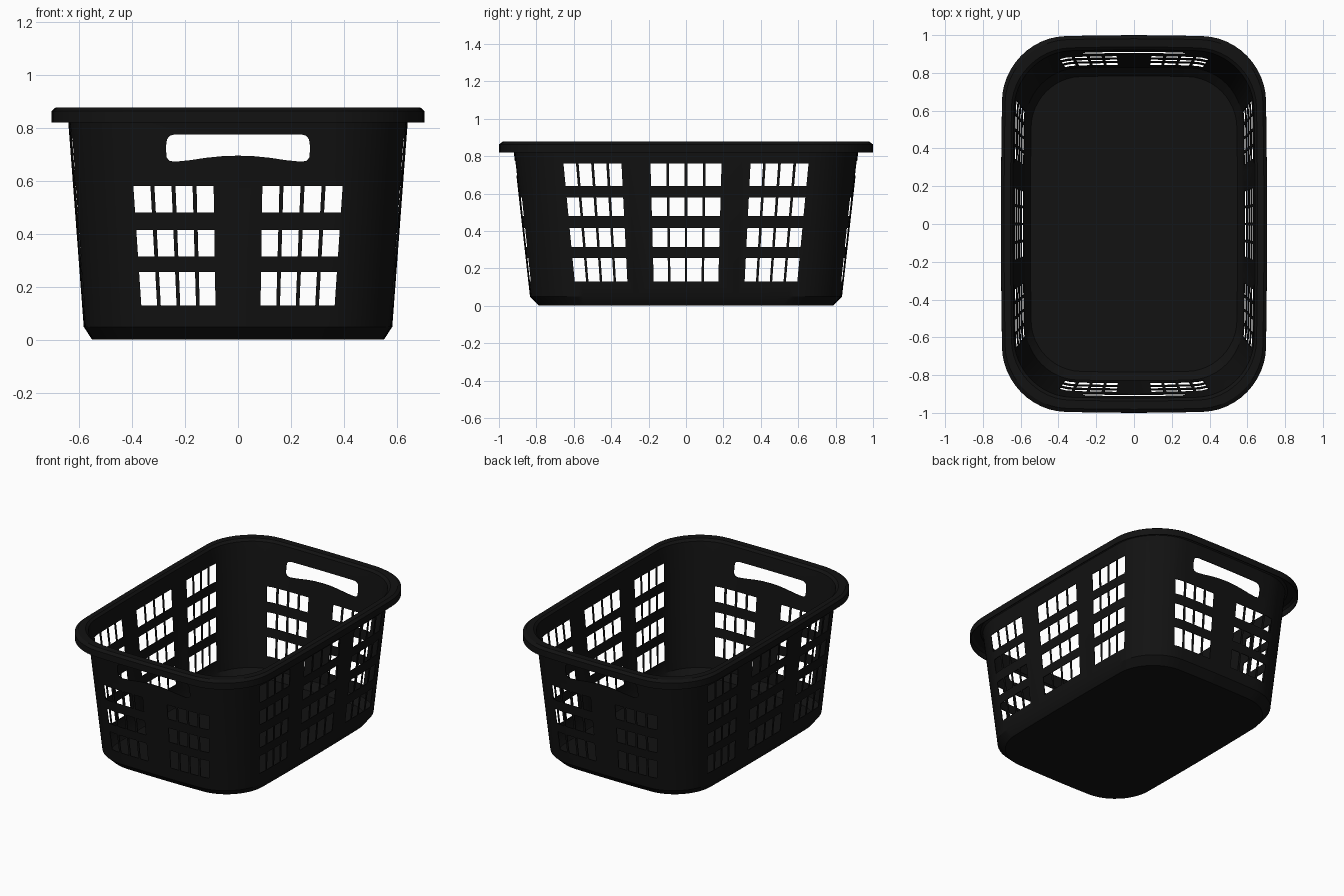
import bpy, bmesh, math

if "Cube" in bpy.data.objects:
    bpy.data.objects.remove(bpy.data.objects["Cube"])


def ring(hx, hy, z, side=8, arc=12):
    """Rounded rectangle outline with gently bowed sides."""
    r = 0.47 * hx
    pts = []
    centres = [(hx - r, hy - r), (r - hx, hy - r), (r - hx, r - hy), (hx - r, r - hy)]
    for q, (cx, cy) in enumerate(centres):
        for i in range(arc + 1):
            a = math.pi / 2 * (q + i / arc)
            pts.append((cx + r * math.cos(a), cy + r * math.sin(a)))
        # straight run to the next corner
        a = math.pi / 2 * (q + 1)
        nx, ny = centres[(q + 1) % 4]
        ex, ey = nx + r * math.cos(a), ny + r * math.sin(a)
        sx, sy = pts[-1]
        for i in range(1, side):
            t = i / side
            pts.append((sx + (ex - sx) * t, sy + (ey - sy) * t))
    bow = 0.018
    return [(x * (1 - bow * (y / hy) ** 2), y * (1 - bow * (x / hx) ** 2), z) for x, y in pts]


def to_object(bm, name):
    mesh = bpy.data.meshes.new(name)
    bm.to_mesh(mesh)
    bm.free()
    ob = bpy.data.objects.new(name, mesh)
    bpy.context.collection.objects.link(ob)
    return ob


def prism(bm, outline, axis, reach=1.2):
    """Extrude an outline of (u, z) points right through the basket."""
    def put(u, d, z):
        return (u, d, z) if axis == 'Y' else (d, u, z)
    a = [bm.verts.new(put(u, -reach, z)) for u, z in outline]
    b = [bm.verts.new(put(u, reach, z)) for u, z in outline]
    n = len(a)
    bm.faces.new(a)
    bm.faces.new(b[::-1])
    for i in range(n):
        j = (i + 1) % n
        bm.faces.new((a[j], a[i], b[i], b[j]))


def grid_holes(bm, axis, lo, hi, rows, gap, z_ref, k, cols=4):
    """A group of holes whose columns fan outwards with height."""
    w = (hi - lo - gap * (cols - 1)) / cols
    for z0, z1 in rows:
        f0, f1 = 1 + k * (z0 - z_ref), 1 + k * (z1 - z_ref)
        for c in range(cols):
            u0 = lo + c * (w + gap)
            u1 = u0 + w
            prism(bm, [(u0 * f0, z0), (u1 * f0, z0), (u1 * f1, z1), (u0 * f1, z1)], axis)


# Basket shell: floor, walls and turned-down rim
profile = [(0.55, 0.785, 0.003), (0.58, 0.832, 0.05), (0.638, 0.918, 0.82),
           (0.643, 0.924, 0.862), (0.655, 0.938, 0.875), (0.687, 0.98, 0.875),
           (0.702, 0.997, 0.862), (0.702, 0.997, 0.82)]
bm = bmesh.new()
loops = [[bm.verts.new(p) for p in ring(*s)] for s in profile]
bm.faces.new(loops[0][::-1])
for lo, up in zip(loops, loops[1:]):
    for i in range(len(lo)):
        j = (i + 1) % len(lo)
        bm.faces.new((lo[i], lo[j], up[j], up[i]))
basket = to_object(bm, "laundry_basket")

# End wall holes and handles
rows = [(0.13, 0.255), (0.315, 0.415), (0.48, 0.58), (0.64, 0.76)]
bm = bmesh.new()
for lo, hi in ((0.092, 0.395), (-0.395, -0.092)):
    grid_holes(bm, 'Y', lo, hi, rows[:3], 0.015, 0.58, 0.169)
half = [(0.06, 0.693), (0.12, 0.687), (0.18, 0.678), (0.24, 0.672), (0.26, 0.676),
        (0.27, 0.69), (0.272, 0.73), (0.268, 0.757), (0.257, 0.77), (0.24, 0.775)]
prism(bm, [(0, 0.695)] + half + [(-x, z) for x, z in half[::-1]], 'Y')
bmesh.ops.recalc_face_normals(bm, faces=bm.faces)
end_cutter = to_object(bm, "end_hole_cutter")

# Long wall holes
bm = bmesh.new()
for lo, hi in ((-0.655, -0.345), (-0.19, 0.19), (0.345, 0.655)):
    grid_holes(bm, 'X', lo, hi, rows, 0.014, 0.76, 0.145)
bmesh.ops.recalc_face_normals(bm, faces=bm.faces)
side_cutter = to_object(bm, "side_hole_cutter")

# Thin wall, then cut the openings
bpy.context.view_layer.objects.active = basket
basket.select_set(True)
solid = basket.modifiers.new("wall", 'SOLIDIFY')
solid.thickness = 0.005
solid.offset = 0
for cutter in (end_cutter, side_cutter):
    cutter.hide_render = True
    cut = basket.modifiers.new("holes", 'BOOLEAN')
    cut.operation = 'DIFFERENCE'
    cut.solver = 'EXACT'
    cut.object = cutter
for name in [m.name for m in basket.modifiers]:
    bpy.ops.object.modifier_apply(modifier=name)
for cutter in (end_cutter, side_cutter):
    bpy.data.objects.remove(cutter)

bpy.ops.object.shade_smooth_by_angle(angle=math.radians(30))
mat = bpy.data.materials.new("black_plastic")
mat.diffuse_color = (0.006, 0.006, 0.006, 1)
mat.use_nodes = True
mat.node_tree.nodes["Principled BSDF"].inputs["Base Color"].default_value = mat.diffuse_color
basket.data.materials.clear()
basket.data.materials.append(mat)
